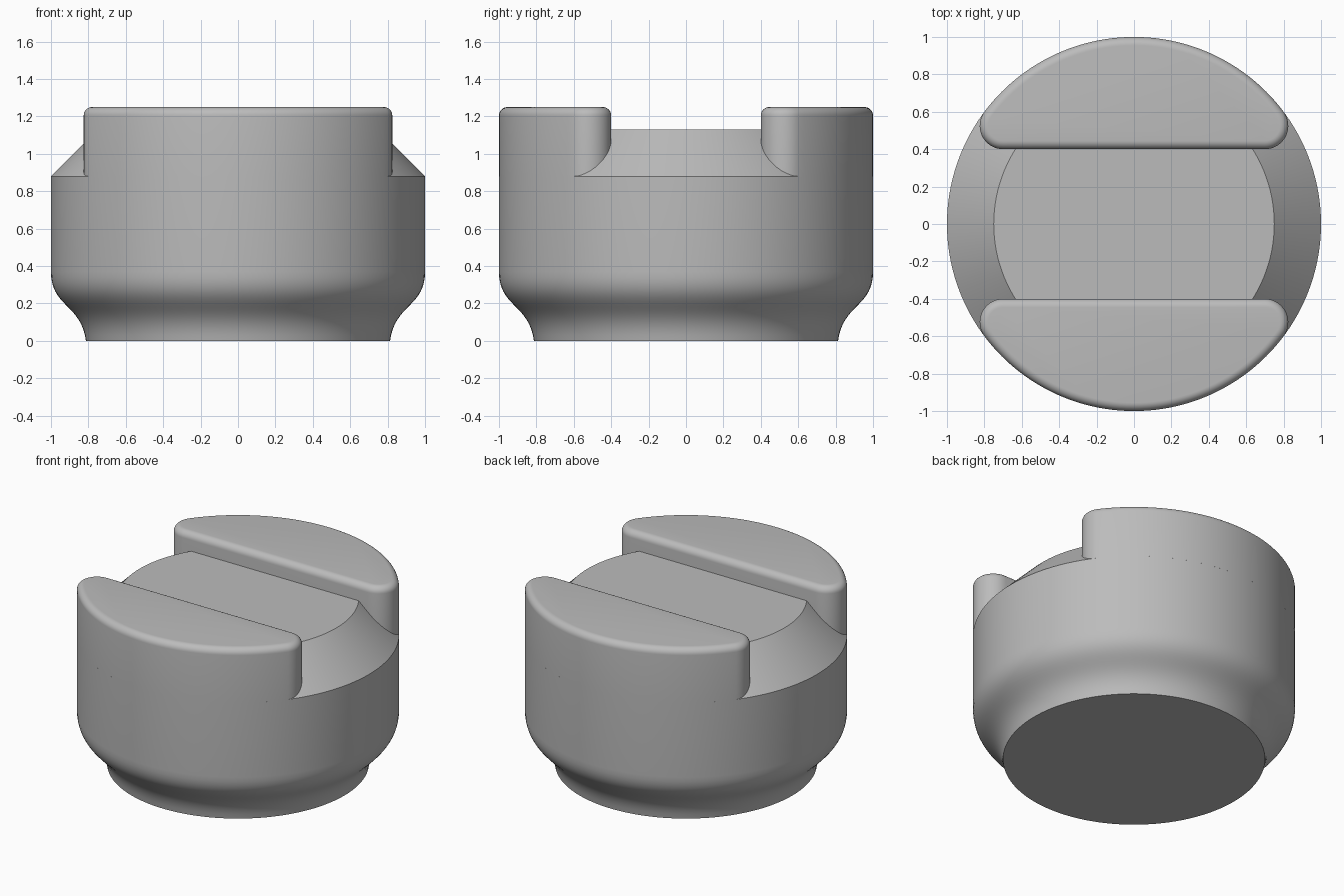
import bpy, bmesh, math
from mathutils import Vector
from mathutils.geometry import interpolate_bezier

if "Cube" in bpy.data.objects:
    bpy.data.objects.remove(bpy.data.objects["Cube"], do_unlink=True)

SEGS = 128
RIM = 0.88          # height where the side wall ends
TOP = 1.25          # top of the two raised jaws
SLOT = 0.4          # half width of the slot between the jaws
CORNER = 0.125      # plan radius of the jaw ends
ROUND = 0.045       # rounding of the jaw's top edge

grey = bpy.data.materials.new("plain_grey")
grey.use_nodes = True
colour = (0.5, 0.5, 0.5, 1)
grey.diffuse_color = colour
grey.node_tree.nodes["Principled BSDF"].inputs["Base Color"].default_value = colour


def loft(name, rings, cap_bottom):
    """Skin a stack of matching rings and close the top."""
    bm = bmesh.new()
    loops = [[bm.verts.new(p) for p in ring] for ring in rings]
    for low, high in zip(loops, loops[1:]):
        n = len(low)
        for i in range(n):
            j = (i + 1) % n
            bm.faces.new((low[i], low[j], high[j], high[i]))
    bm.faces.new(loops[-1])
    if cap_bottom:
        bm.faces.new(loops[0][::-1])
    mesh = bpy.data.meshes.new(name)
    bm.to_mesh(mesh)
    bm.free()
    obj = bpy.data.objects.new(name, mesh)
    bpy.context.collection.objects.link(obj)
    mesh.materials.append(grey)
    bpy.ops.object.select_all(action="DESELECT")
    obj.select_set(True)
    bpy.context.view_layer.objects.active = obj
    bpy.ops.object.shade_smooth_by_angle(angle=math.radians(30))
    return obj


def circle(r, z):
    step = math.tau / SEGS
    return [(r * math.cos(i * step), r * math.sin(i * step), z) for i in range(SEGS)]


def arc(cx, cy, r, start, end, steps):
    angles = [start + (end - start) * i / steps for i in range(steps + 1)]
    return [(cx + r * math.cos(a), cy + r * math.sin(a)) for a in angles]


def jaw_outline(inset, z, turn):
    """Circular segment with rounded ends, shrunk evenly by the inset."""
    cy = SLOT + CORNER
    cx = math.sqrt((1 - CORNER) ** 2 - cy ** 2)
    tangent = math.atan2(cy, cx)
    r = CORNER - inset
    pts = arc(cx, cy, r, -math.pi / 2, tangent, 16)
    pts += arc(0, 0, 1 - inset, tangent, math.pi - tangent, 48)[1:-1]
    pts += arc(-cx, cy, r, math.pi - tangent, 1.5 * math.pi, 16)
    return [(x * turn, y * turn, z) for x, y in pts]


# Body: flared foot, straight wall, chamfered shoulder, flat slot floor
foot = interpolate_bezier(Vector((0.813, 0, 0)), Vector((0.84, 0.2, 0)),
                          Vector((1, 0.18, 0)), Vector((1, 0.37, 0)), 18)
profile = [(p.x, p.y) for p in foot] + [(1, RIM), (0.75, 1.13)]
loft("body", [circle(r, z) for r, z in profile], True)

# Jaws: raised segments rising from the rim, with rounded top edges
for name, turn in (("back_jaw", 1), ("front_jaw", -1)):
    rings = [jaw_outline(0, RIM, turn)]
    for i in range(9):
        a = math.pi / 2 * i / 8
        rings.append(jaw_outline(ROUND * (1 - math.cos(a)),
                                 TOP - ROUND * (1 - math.sin(a)), turn))
    loft(name, rings, False)
